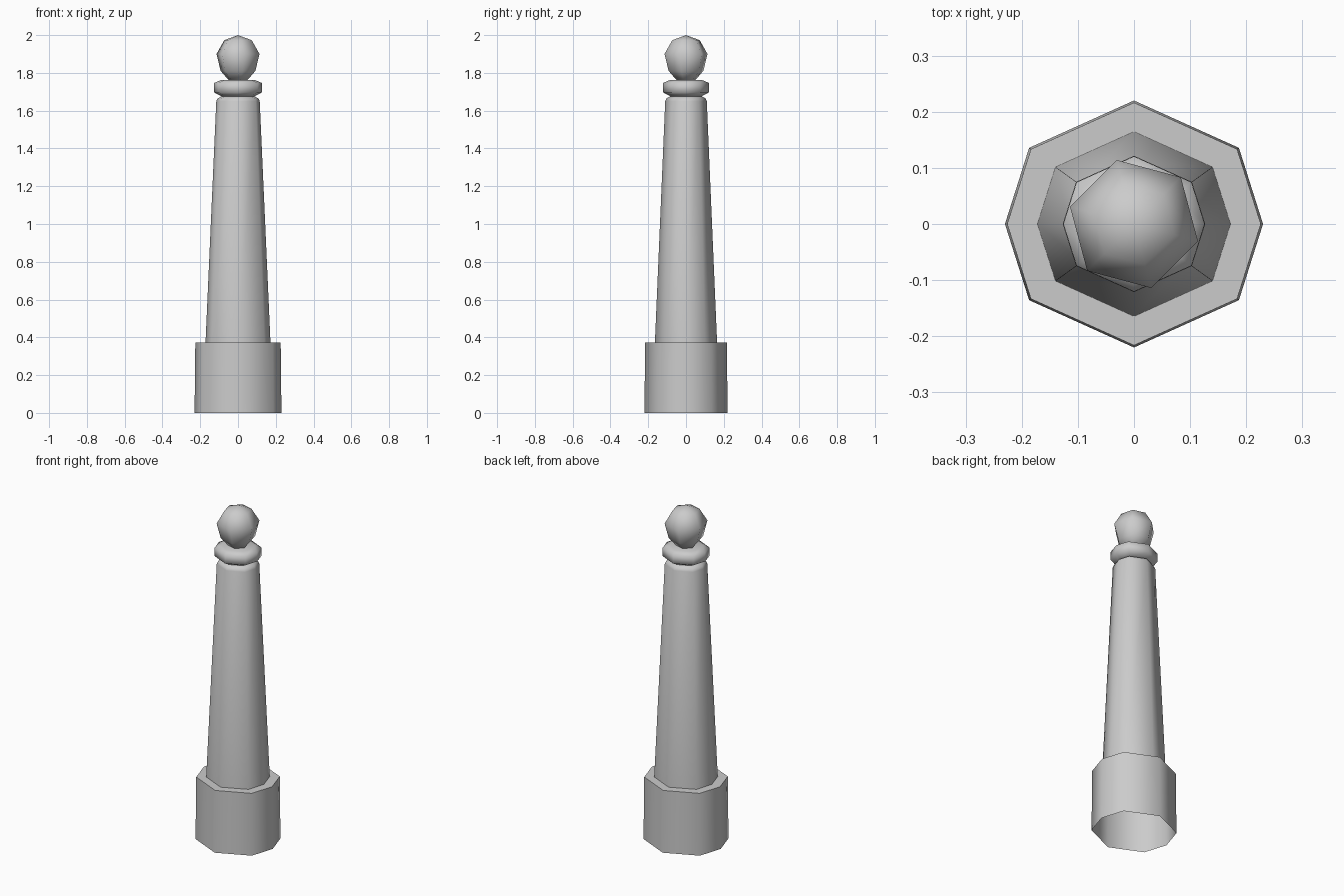
import bpy
import math

cube = bpy.data.objects.get("Cube")
if cube:
    bpy.data.objects.remove(cube, do_unlink=True)

stone = bpy.data.materials.new("plain_grey")
stone.use_nodes = True
grey = (0.6, 0.6, 0.6, 1.0)
stone.diffuse_color = grey
shader = stone.node_tree.nodes["Principled BSDF"]
shader.inputs["Base Color"].default_value = grey
shader.inputs["Roughness"].default_value = 0.6


def lathe(name, section, profile, cap_top=False, cap_bottom=False, angle=60):
    """Stack scaled copies of a section along z and skin them."""
    n = len(section)
    verts = [(x * r, y * r, z) for r, z in profile for x, y in section]
    faces = []
    for k in range(len(profile) - 1):
        for i in range(n):
            j = (i + 1) % n
            faces.append((k * n + i, k * n + j, (k + 1) * n + j, (k + 1) * n + i))
    if cap_bottom:
        faces.append(tuple(reversed(range(n))))
    if cap_top:
        top = (len(profile) - 1) * n
        tip = len(verts)
        verts.append((0, 0, profile[-1][1] + cap_top))
        faces += [(top + i, top + (i + 1) % n, tip) for i in range(n)]
    mesh = bpy.data.meshes.new(name)
    mesh.from_pydata(verts, [], faces)
    mesh.materials.append(stone)
    obj = bpy.data.objects.new(name, mesh)
    bpy.context.collection.objects.link(obj)
    bpy.ops.object.select_all(action='DESELECT')
    obj.select_set(True)
    bpy.context.view_layer.objects.active = obj
    bpy.ops.object.shade_smooth_by_angle(angle=math.radians(angle))
    return obj


# Slightly flattened eight-sided section shared by the post
quarter = [(1, 0), (0.813, 0.59), (0, 0.957), (-0.813, 0.59)]
octagon = quarter + [(-x, -y) for x, y in quarter]

# Six-sided section for the finial
turns = [math.radians(45 + 60 * k) for k in range(6)]
hexagon = [(math.cos(a), math.sin(a)) for a in turns]

# Hollow plinth with a flat ledge around the shaft
lathe("base", octagon, [(0.23, 0), (0.226, 0.372), (0.172, 0.372)])

# Tapered shaft with a chamfered shoulder
lathe("shaft", octagon, [(0.172, 0.372), (0.115, 1.65), (0.108, 1.665),
                         (0.085, 1.677)], cap_top=0.001)

# Collar ring
lathe("collar", octagon, [(0.085, 1.675), (0.127, 1.697), (0.126, 1.747),
                          (0.09, 1.762)], cap_top=0.003, cap_bottom=True, angle=75)

# Round finial
lathe("finial_ball", hexagon, [(0.05, 1.76), (0.095, 1.81), (0.118, 1.9),
                               (0.075, 1.973)], cap_top=0.027, cap_bottom=True, angle=80)
